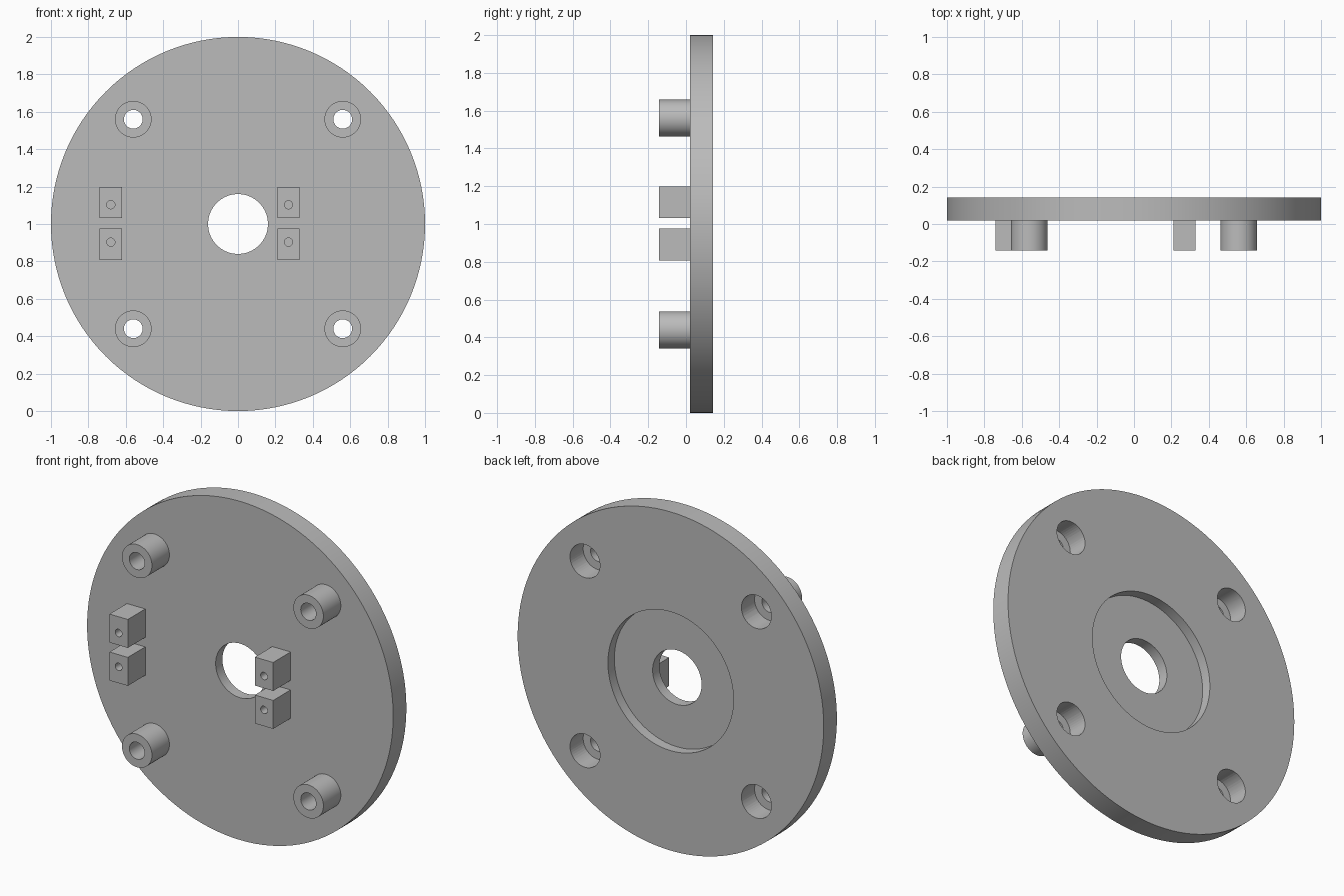
import bpy
import math

cube = bpy.data.objects.get("Cube")
if cube:
    bpy.data.objects.remove(cube)

BACK, FACE, TIP = 0.143, 0.02, -0.143   # depth planes along y
BORE = 0.098                            # boss radius and counterbore radius

grey = bpy.data.materials.new("plain grey")
grey.use_nodes = True
colour = (0.5, 0.5, 0.5, 1)
grey.diffuse_color = colour
grey.node_tree.nodes["Principled BSDF"].inputs["Base Color"].default_value = colour


def add_mesh(name, verts, faces):
    mesh = bpy.data.meshes.new(name)
    mesh.from_pydata(verts, [], faces)
    mesh.materials.append(grey)
    obj = bpy.data.objects.new(name, mesh)
    bpy.context.collection.objects.link(obj)
    return obj


def ring(name, profile, x, z, segments):
    """Turn a closed (radius, y) profile about an axis along y."""
    n = len(profile)
    verts, faces = [], []
    for i in range(segments):
        a = math.tau * i / segments
        verts += [(x + r * math.cos(a), y, z + r * math.sin(a)) for r, y in profile]
        j = (i + 1) % segments
        for k in range(n):
            m = (k + 1) % n
            faces.append((i * n + k, i * n + m, j * n + m, j * n + k))
    return add_mesh(name, verts, faces)


def cut_round(obj, x, z, radius, y0, y1, segments):
    """Drill a round hole along y."""
    bpy.ops.mesh.primitive_cylinder_add(
        vertices=segments, radius=radius, depth=y1 - y0,
        location=(x, (y0 + y1) / 2, z), rotation=(math.pi / 2, 0, 0))
    cutter = bpy.context.object
    cutter.name = "hole_cutter"
    cutter.data.materials.append(grey)
    mod = obj.modifiers.new("hole", 'BOOLEAN')
    mod.operation, mod.solver, mod.object = 'DIFFERENCE', 'EXACT', cutter
    bpy.context.view_layer.objects.active = obj
    bpy.ops.object.modifier_apply(modifier=mod.name)
    bpy.data.objects.remove(cutter)


def finish(obj):
    """Point normals outward and shade curved walls smooth."""
    bpy.ops.object.select_all(action='DESELECT')
    obj.select_set(True)
    bpy.context.view_layer.objects.active = obj
    bpy.ops.object.mode_set(mode='EDIT')
    bpy.ops.mesh.select_all(action='SELECT')
    bpy.ops.mesh.normals_make_consistent(inside=False)
    bpy.ops.object.mode_set(mode='OBJECT')
    bpy.ops.object.shade_smooth_by_angle(angle=math.radians(30))


# Round plate with centre hole and stepped recess in the back
plate = ring("round_plate", [(0.16, FACE), (1, FACE), (1, BACK), (0.41, BACK),
                             (0.41, 0.083), (0.16, 0.083)], 0, 1, 128)
finish(plate)

# Four hollow bosses, each over a counterbore through the plate
for side, x in (("left", 0.56), ("right", -0.56)):
    for level, z in (("upper", 1.56), ("lower", 0.44)):
        cut_round(plate, x, z, BORE, FACE - 0.1, BACK + 0.1, 48)
        boss = ring(f"{level}_{side}_boss", [(0.05, TIP), (BORE, TIP),
                    (BORE, FACE), (0.05, FACE)], x, z, 48)
        finish(boss)
finish(plate)

# Two pairs of small blocks with blind screw holes
for side, x in (("left", 0.27), ("right", -0.68)):
    for level, sign in (("upper", 1), ("lower", -1)):
        bpy.ops.mesh.primitive_cube_add(
            size=1, location=(x, (FACE + TIP) / 2, 1.003 + sign * 0.112))
        block = bpy.context.object
        block.name = f"{level}_{side}_block"
        block.scale = (0.12, FACE - TIP, 0.168)
        bpy.ops.object.transform_apply(location=True, rotation=False, scale=True)
        block.data.materials.append(grey)
        cut_round(block, x, 1.003 + sign * 0.1, 0.022, TIP - 0.1, FACE - 0.01, 24)
        finish(block)
